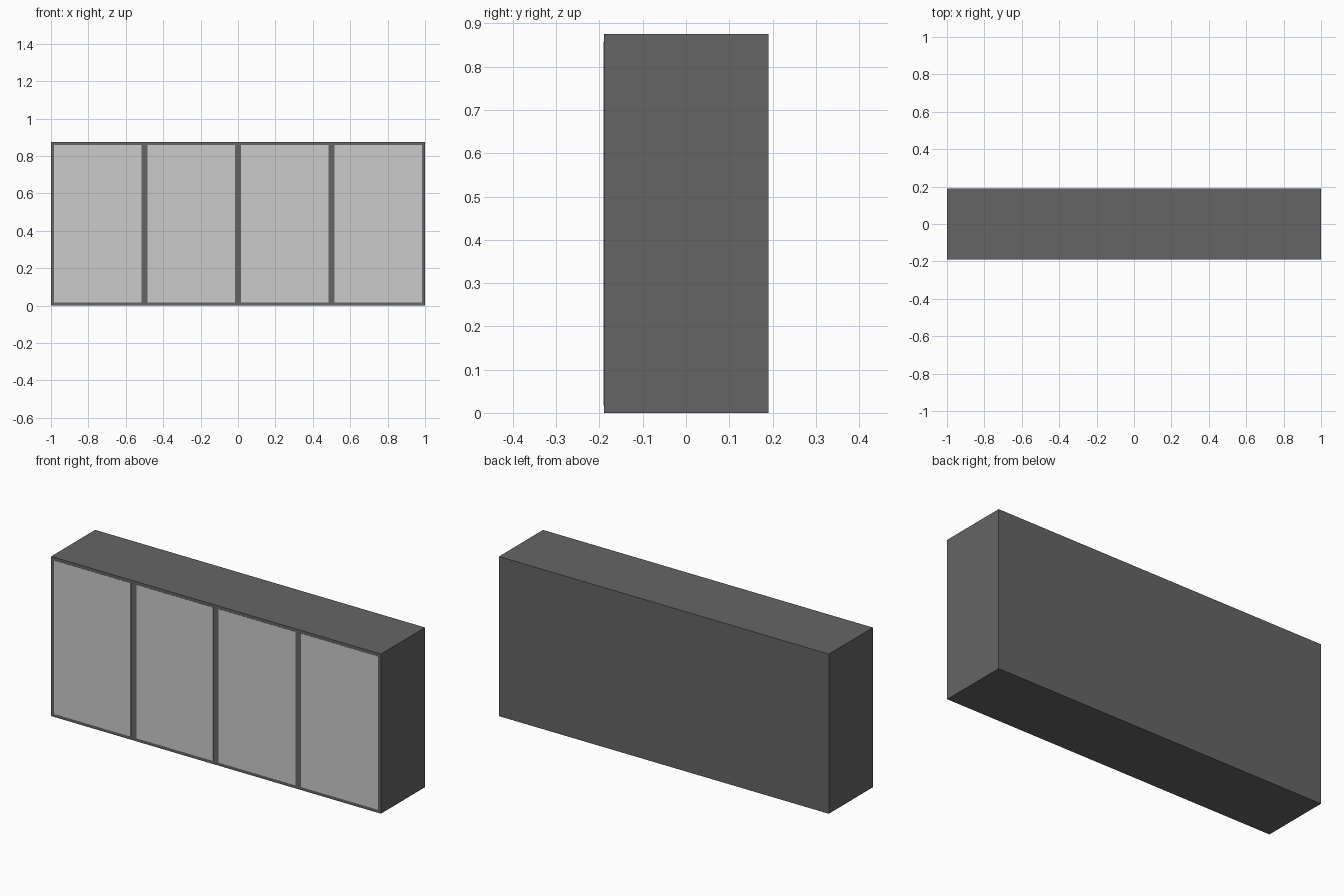
import bpy

if "Cube" in bpy.data.objects:
    bpy.data.objects.remove(bpy.data.objects["Cube"])

W, D, H = 2.0, 0.382, 0.875      # overall size
BAYS, BORDER = 4, 0.017          # door panels and the rim around each
PROUD = 0.001                    # panels sit just clear of the carcass face


def material(name, value):
    mat = bpy.data.materials.new(name)
    mat.diffuse_color = (value, value, value, 1)
    mat.use_nodes = True
    mat.node_tree.nodes["Principled BSDF"].inputs["Base Color"].default_value = mat.diffuse_color
    return mat


def box(name, lo, hi, mat=None):
    bpy.ops.mesh.primitive_cube_add(
        size=1, location=[(a + b) / 2 for a, b in zip(lo, hi)])
    ob = bpy.context.object
    ob.name = name
    ob.scale = [b - a for a, b in zip(lo, hi)]
    bpy.ops.object.transform_apply(location=False, rotation=False, scale=True)
    if mat:
        ob.data.materials.append(mat)
    return ob


dark = material("dark_grey", 0.13)

# Carcass
front = -D / 2 + PROUD
box("cabinet_body", (-W / 2, front, 0), (W / 2, D / 2, H), dark)

# Row of door panels set inside thin rims
bay = W / BAYS
for i in range(BAYS):
    x = -W / 2 + i * bay
    box(f"door_panel_{i + 1}", (x + BORDER, -D / 2, BORDER),
        (x + bay - BORDER, front + 0.004, H - BORDER))
